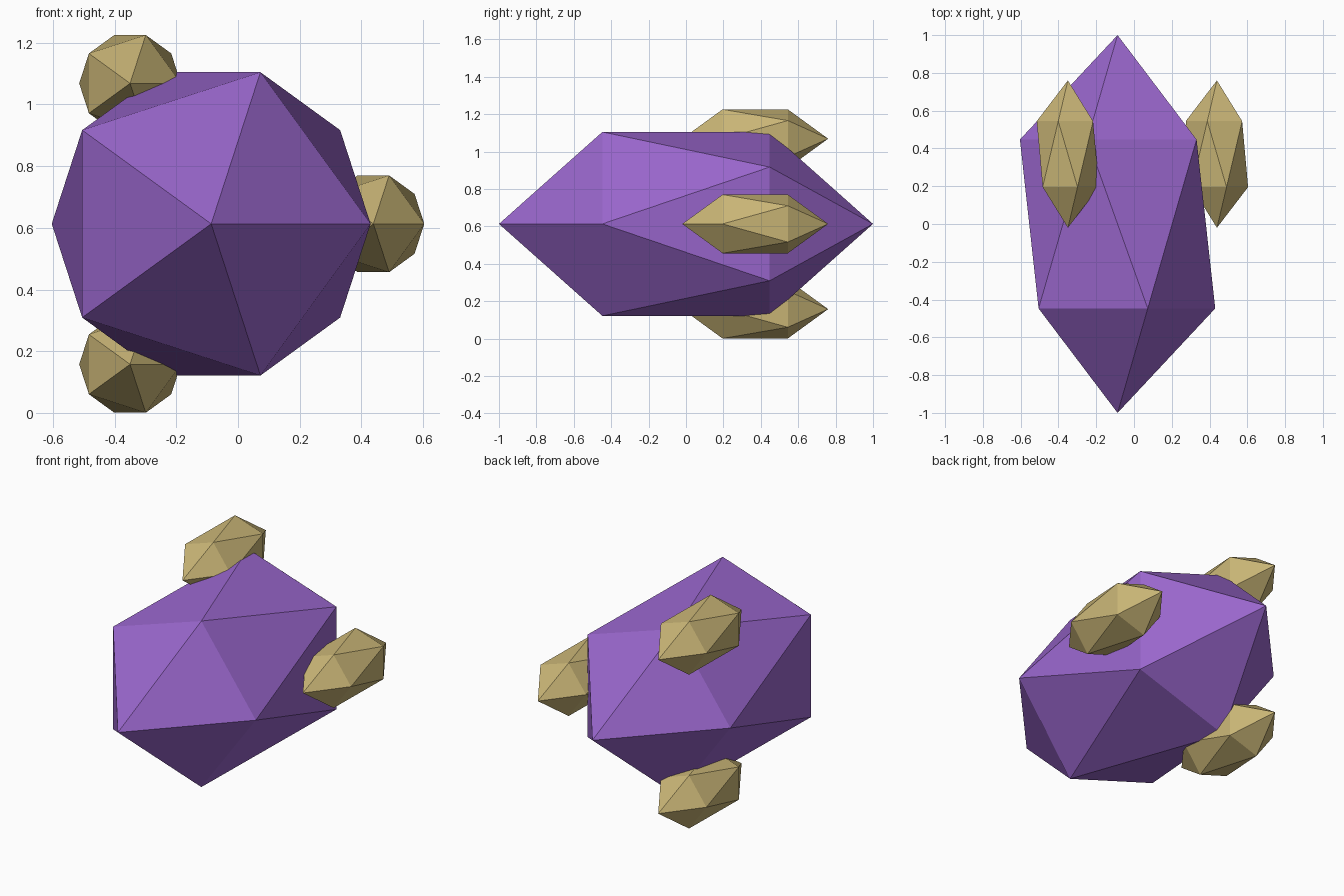
import bpy, bmesh, math

if "Cube" in bpy.data.objects:
    bpy.data.objects.remove(bpy.data.objects["Cube"])


def material(name, rgb):
    m = bpy.data.materials.new(name)
    m.diffuse_color = (*rgb, 1)
    m.use_nodes = True
    m.node_tree.nodes["Principled BSDF"].inputs["Base Color"].default_value = m.diffuse_color
    return m


def crystal(name, center, ring_radius, half_length, mat):
    """Icosahedron stretched along y, with its points at front and back."""
    bm = bmesh.new()
    front = bm.verts.new((0, -half_length, 0))
    back = bm.verts.new((0, half_length, 0))
    ring_y = half_length / math.sqrt(5)

    def ring(y, offset):
        angles = [math.radians(offset + 72 * i) for i in range(5)]
        return [bm.verts.new((ring_radius * math.cos(a), y, ring_radius * math.sin(a)))
                for a in angles]

    a, b = ring(-ring_y, 0), ring(ring_y, 36)
    for i in range(5):
        j = (i + 1) % 5
        bm.faces.new((front, a[i], a[j]))
        bm.faces.new((a[i], b[i], a[j]))
        bm.faces.new((a[j], b[i], b[j]))
        bm.faces.new((back, b[j], b[i]))
    bmesh.ops.recalc_face_normals(bm, faces=bm.faces)
    mesh = bpy.data.meshes.new(name)
    bm.to_mesh(mesh)
    bm.free()
    mesh.materials.append(mat)
    obj = bpy.data.objects.new(name, mesh)
    obj.location = center
    bpy.context.collection.objects.link(obj)
    return obj


purple = material("purple", (0.319, 0.133, 0.604))
gold = material("pale_gold", (0.584, 0.462, 0.181))

# Large central body
cx, cz = -0.087, 0.613
crystal("body", (cx, 0, cz), 0.517, 1.0, purple)

# Three small pods spaced evenly around the rear half
for i in range(3):
    t = math.radians(120 * i)
    crystal(f"pod_{i + 1}",
            (cx + 0.526 * math.cos(t), 0.37, cz + 0.526 * math.sin(t)),
            0.165, 0.39, gold)
